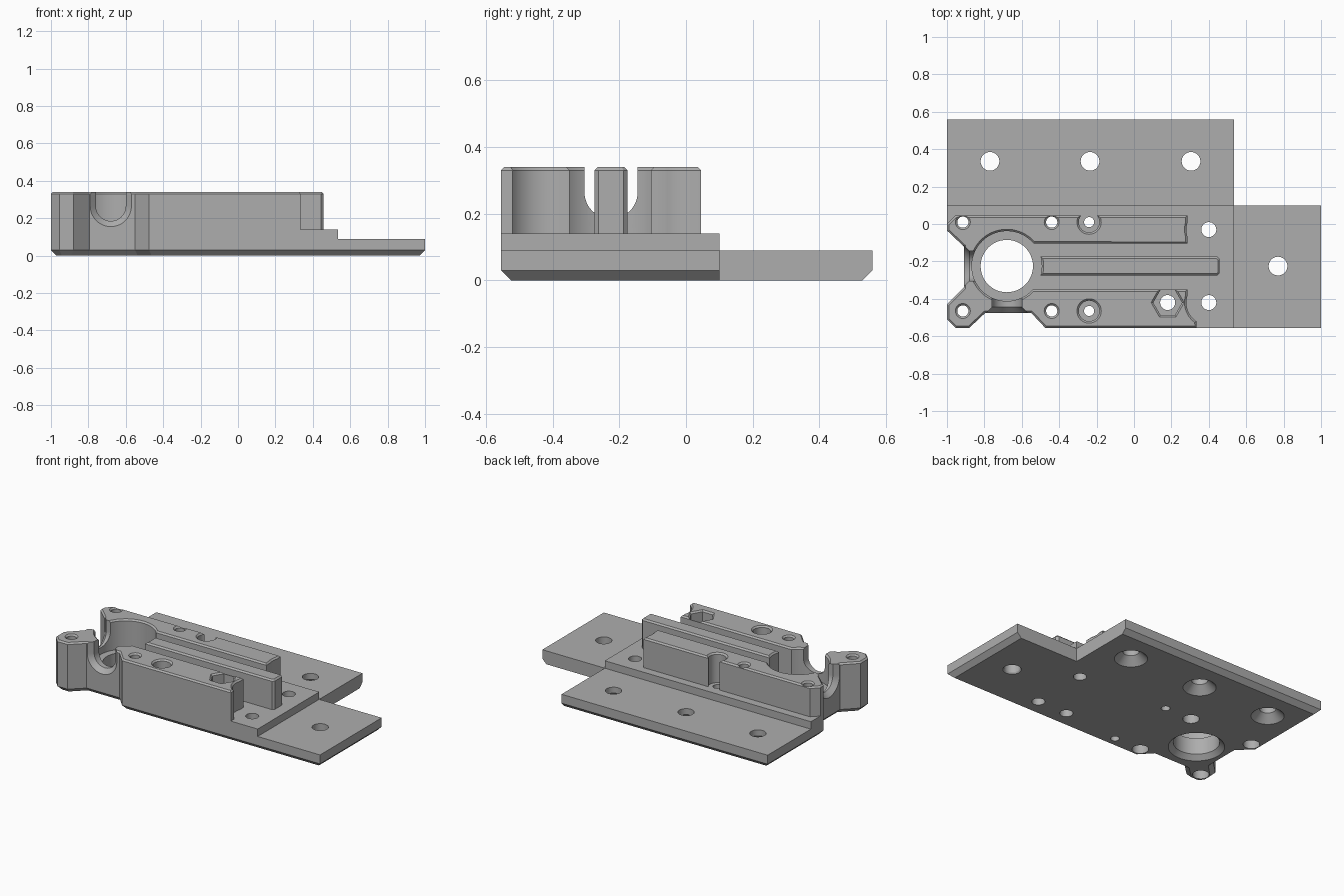
import bpy, bmesh
from math import sin, cos, radians
from mathutils import Matrix, Vector

cube = bpy.data.objects.get("Cube")
if cube:
    bpy.data.objects.remove(cube)

grey = bpy.data.materials.new("plain grey")
grey.use_nodes = True
grey.diffuse_color = (0.42, 0.42, 0.42, 1)
grey.node_tree.nodes["Principled BSDF"].inputs["Base Color"].default_value = grey.diffuse_color

PLATE_TOP, DECK_TOP, RAIL_TOP, EDGE = 0.09, 0.14, 0.34, 0.01


def arc(cx, cy, r, a0, a1, n):
    angles = [radians(a0 + (a1 - a0) * i / n) for i in range(n + 1)]
    return [(cx + r * cos(a), cy + r * sin(a)) for a in angles]


def circle(cx, cy, r, n=48):
    return arc(cx, cy, r, 0, 360, n)[:-1]


def inset(poly, d, plain=()):
    """Move every edge inwards by d, except the edges listed in plain."""
    lines = []
    for i, p in enumerate(poly):
        a, b = Vector(p), Vector(poly[(i + 1) % len(poly)])
        t = (b - a).normalized()
        n = Vector((-t.y, t.x))
        lines.append((n, n.dot(a) + (0 if i in plain else d)))
    out = []
    for i, (n, c) in enumerate(lines):
        m, e = lines[i - 1]
        det = m.x * n.y - m.y * n.x
        out.append(((e * n.y - c * m.y) / det, (m.x * c - n.x * e) / det))
    return out


def prism(bm, poly, levels, matrix=Matrix(), plain=()):
    """Stack outlines of the polygon at (height, inset) levels into a solid."""
    rings = []
    for z, d in levels:
        rings.append([bm.verts.new(matrix @ Vector((x, y, z))) for x, y in inset(poly, d, plain)])
    for low, high in zip(rings, rings[1:]):
        for i in range(len(low)):
            bm.faces.new((low[i - 1], low[i], high[i], high[i - 1]))
    bm.faces.new(rings[0][::-1])
    bm.faces.new(rings[-1])


def make(name, bm):
    bmesh.ops.recalc_face_normals(bm, faces=bm.faces)
    mesh = bpy.data.meshes.new(name)
    bm.to_mesh(mesh)
    bm.free()
    mesh.materials.append(grey)
    obj = bpy.data.objects.new(name, mesh)
    bpy.context.collection.objects.link(obj)
    return obj


def finish(obj, cutter=None):
    bpy.ops.object.select_all(action='DESELECT')
    obj.select_set(True)
    bpy.context.view_layer.objects.active = obj
    if cutter:
        mod = obj.modifiers.new("holes", 'BOOLEAN')
        mod.operation, mod.solver, mod.object = 'DIFFERENCE', 'EXACT', cutter
        bpy.ops.object.modifier_apply(modifier=mod.name)
    bpy.ops.object.shade_smooth_by_angle(angle=radians(30))


def solid(name, poly, levels, plain=()):
    bm = bmesh.new()
    prism(bm, poly, levels, plain=plain)
    return make(name, bm)


# Shared outline of the notched left end
left_end = [(-1, -.035), (-.91, -.12), (-.91, -.34), (-1, -.43), (-1, -.51), (-.955, -.555),
            (-.88, -.555), (-.795, -.475), (-.55, -.475), (-.475, -.555)]
BORE = (-.68, -.225)
BORE_R = .187

# Flat parts: L-shaped plate with chamfered underside, and the deck on it
plate_poly = left_end + [(1, -.555), (1, .1), (.535, .1), (.535, .56), (-1, .56)]
k = len(left_end)
plate = solid("base_plate", plate_poly, [(0, .03), (.03, 0), (PLATE_TOP, 0)], plain=(k + 1, k + 2))
deck = solid("raised_deck", left_end + [(.535, -.555), (.535, .1), (-1, .1)],
             [(PLATE_TOP, 0), (DECK_TOP, 0)])

# Upright parts: rails wrapping round the bore, and the centre rib
upright = [(DECK_TOP, 0), (RAIL_TOP - EDGE, 0), (RAIL_TOP, EDGE)]
rail_poly = (left_end + [(.335, -.555)] + arc(.4, -.42, .12, 237, 163.5, 14) + [(.285, -.35)]
             + arc(*BORE, BORE_R, -41.9, -320, 48) + [(.285, -.105)]
             + arc(.4, -.03, .12, 196.5, 163.5, 8) + [(.285, .045), (-.955, .045), (-1, 0)])
rails = solid("rails", rail_poly, upright)
rib_poly = [(.445, -.275), (.458, -.262), (.458, -.188), (.445, -.175)]
rib = solid("centre_rib", rib_poly + arc(*BORE, BORE_R, 15.5, -15.5, 8), upright)

# Holes through the plate and deck
base_cut, rail_cut = bmesh.new(), bmesh.new()


def base_hole(x, y, r, wide=0, depth=0, stepped=False):
    """Through hole, flared or stepped out to the wide radius underneath."""
    g = r - max(wide, r)
    levels = [(-.02, g)]
    if g:
        levels += [(0 if not stepped else depth - .01, g), (depth, 0)]
    prism(base_cut, circle(x, y, r), levels + [(.16, 0)])


def rail_hole(poly):
    prism(rail_cut, poly, [(.12, 0), (RAIL_TOP - EDGE, 0), (RAIL_TOP + EDGE, -2 * EDGE)])


base_hole(*BORE, .14, .17, .03)
for x in (-.77, -.235, .305):
    base_hole(x, .335, .05, .1, .05)
base_hole(.77, -.225, .05, .056, .01)
for y in (-.03, -.42):
    base_hole(.4, y, .04)
base_hole(.18, -.42, .04)
for y in (.01, -.465):
    for x in (-.915, -.44):
        base_hole(x, y, .03, .05, .07, True)
        rail_hole(circle(x, y, .03, 32))
    base_hole(-.24, y, .027)
    rail_hole(circle(-.24, y, .055))

# Hexagonal nut pocket
rail_hole(circle(.18, -.42, .077, 6))

# U-shaped channels, flared on the outside, through the walls of the bore
u_poly = arc(0, .265, .08, 180, 360, 24) + [(.08, .5), (-.08, .5)]
front_frame = Matrix(((1, 0, 0, BORE[0]), (0, 0, 1, 0), (0, 1, 0, 0), (0, 0, 0, 1)))
side_frame = Matrix(((0, 0, 1, 0), (1, 0, 0, BORE[1]), (0, 1, 0, 0), (0, 0, 0, 1)))
for frame, wall, end in ((front_frame, -.475, -.35), (side_frame, -.91, -.8)):
    prism(rail_cut, u_poly, [(wall - .06, -.03), (wall, -.03), (wall + .03, 0), (end, 0)], frame)

base_cutter, rail_cutter = make("base_cutter", base_cut), make("rail_cutter", rail_cut)
for obj, cutter in ((plate, base_cutter), (deck, base_cutter), (rails, rail_cutter), (rib, None)):
    finish(obj, cutter)
for cutter in (base_cutter, rail_cutter):
    bpy.data.objects.remove(cutter)
